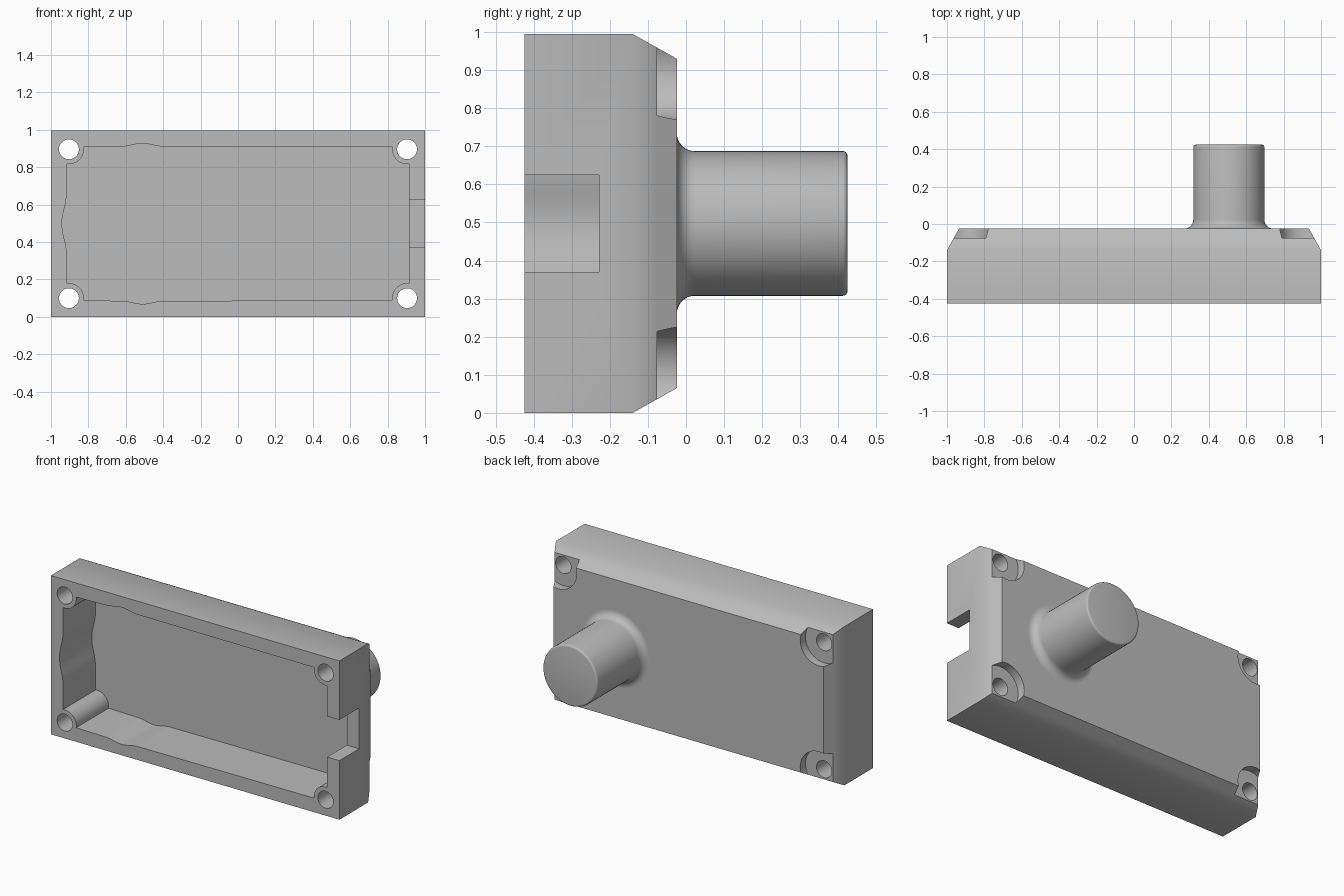
import bpy
import bmesh
from math import sin, cos, pi, radians

cube = bpy.data.objects.get("Cube")
if cube:
    bpy.data.objects.remove(cube, do_unlink=True)

MID = 0.4975                       # half the height
FRONT, BACK = -0.424, -0.024       # faces of the housing
FLOOR = -0.104                     # bottom of the cavity
HOLE_X, HOLE_Z = 0.904, 0.398      # screw positions from the centre
WALL_X, WALL_Z = 0.915, 0.413      # cavity half sizes

grey = bpy.data.materials.new("plain_grey")
grey.use_nodes = True
grey.diffuse_color = (0.5, 0.5, 0.5, 1)
grey.node_tree.nodes["Principled BSDF"].inputs["Base Color"].default_value = grey.diffuse_color


def loft(name, sections):
    """Closed solid through (outline, y) sections; outlines run counter-clockwise in x, z."""
    bm = bmesh.new()
    rings = [[bm.verts.new((x, y, z)) for x, z in outline] for outline, y in sections]
    count = len(rings[0])
    for a, b in zip(rings, rings[1:]):
        for i in range(count):
            j = (i + 1) % count
            bm.faces.new((a[i], a[j], b[j], b[i]))
    bm.faces.new(rings[0])
    bm.faces.new(rings[-1][::-1])
    bmesh.ops.recalc_face_normals(bm, faces=bm.faces)
    mesh = bpy.data.meshes.new(name)
    bm.to_mesh(mesh)
    bm.free()
    mesh.materials.append(grey)
    obj = bpy.data.objects.new(name, mesh)
    bpy.context.collection.objects.link(obj)
    return obj


def box(hx, hz, x=0, z=MID):
    return [(x + sx * hx, z + sz * hz) for sx, sz in ((-1, -1), (1, -1), (1, 1), (-1, 1))]


def circle(x, z, r, n):
    return [(x + r * cos(2 * pi * i / n), z + r * sin(2 * pi * i / n)) for i in range(n)]


def post_arc(sx, sz, turn):
    """Cavity corner wrapping around a screw post."""
    angles = [radians(98 - 106 * i / 16 + turn) for i in range(17)]
    return [(sx * HOLE_X + 0.08 * cos(a), MID + sz * HOLE_Z + 0.08 * sin(a)) for a in angles]


def bump(half, height):
    """Soft bulge as (position along wall, depth into wall)."""
    steps = [i / 8 for i in range(-8, 9)]
    return [(t * half, height * (1 + cos(pi * t)) / 2) for t in steps]


def cut(target, cutter):
    mod = target.modifiers.new("cut", "BOOLEAN")
    mod.operation = "DIFFERENCE"
    mod.solver = "EXACT"
    mod.object = cutter
    bpy.context.view_layer.objects.active = target
    bpy.ops.object.modifier_apply(modifier=mod.name)
    bpy.data.objects.remove(cutter, do_unlink=True)


def smooth(obj):
    bpy.ops.object.select_all(action="DESELECT")
    obj.select_set(True)
    bpy.context.view_layer.objects.active = obj
    bpy.ops.object.shade_smooth_by_angle(angle=radians(30))


# Housing block with chamfered back
housing = loft("housing", [(box(1, MID), FRONT), (box(1, MID), -0.14),
                           (box(0.935, MID - 0.065), BACK)])

# Cavity with corner posts and bulged walls
outline = post_arc(-1, -1, 0)
outline += [(-0.51 + t, MID - WALL_Z - d) for t, d in bump(0.11, 0.016)]
outline += post_arc(1, -1, 90) + post_arc(1, 1, 180)
outline += [(-0.51 - t, MID + WALL_Z + d) for t, d in bump(0.11, 0.016)]
outline += post_arc(-1, 1, 270)
outline += [(-WALL_X - d, MID - t) for t, d in bump(0.17, 0.026)]
cut(housing, loft("cavity", [(outline, FRONT - 0.1), (outline, FLOOR)]))

# Cable notch in the left wall
notch = box(0.15, 0.1275, x=1.02)
cut(housing, loft("notch", [(notch, FRONT - 0.1), (notch, -0.229)]))

# Screw holes and their round recesses on the back
for sx in (-1, 1):
    for sz in (-1, 1):
        x, z = sx * HOLE_X, MID + sz * HOLE_Z
        recess = circle(x, z, 0.129, 64)
        hole = circle(x, z, 0.053, 40)
        cut(housing, loft("recess", [(recess, -0.076), (recess, 0.1)]))
        cut(housing, loft("hole", [(hole, FRONT - 0.1), (hole, 0.1)]))
smooth(housing)

# Round boss with flared base and softened tip
R, FLARE, TIP, END = 0.19, 0.047, 0.012, 0.424
profile = [(R + FLARE, BACK - 0.004)]
for i in range(9):
    a = i * pi / 16
    profile.append((R + FLARE * (1 - sin(a)), BACK + FLARE * (1 - cos(a))))
for i in range(5):
    a = i * pi / 8
    profile.append((R - TIP * (1 - cos(a)), END - TIP * (1 - sin(a))))
boss = loft("boss", [(circle(0.507, MID, r, 64), y) for r, y in profile])
smooth(boss)
